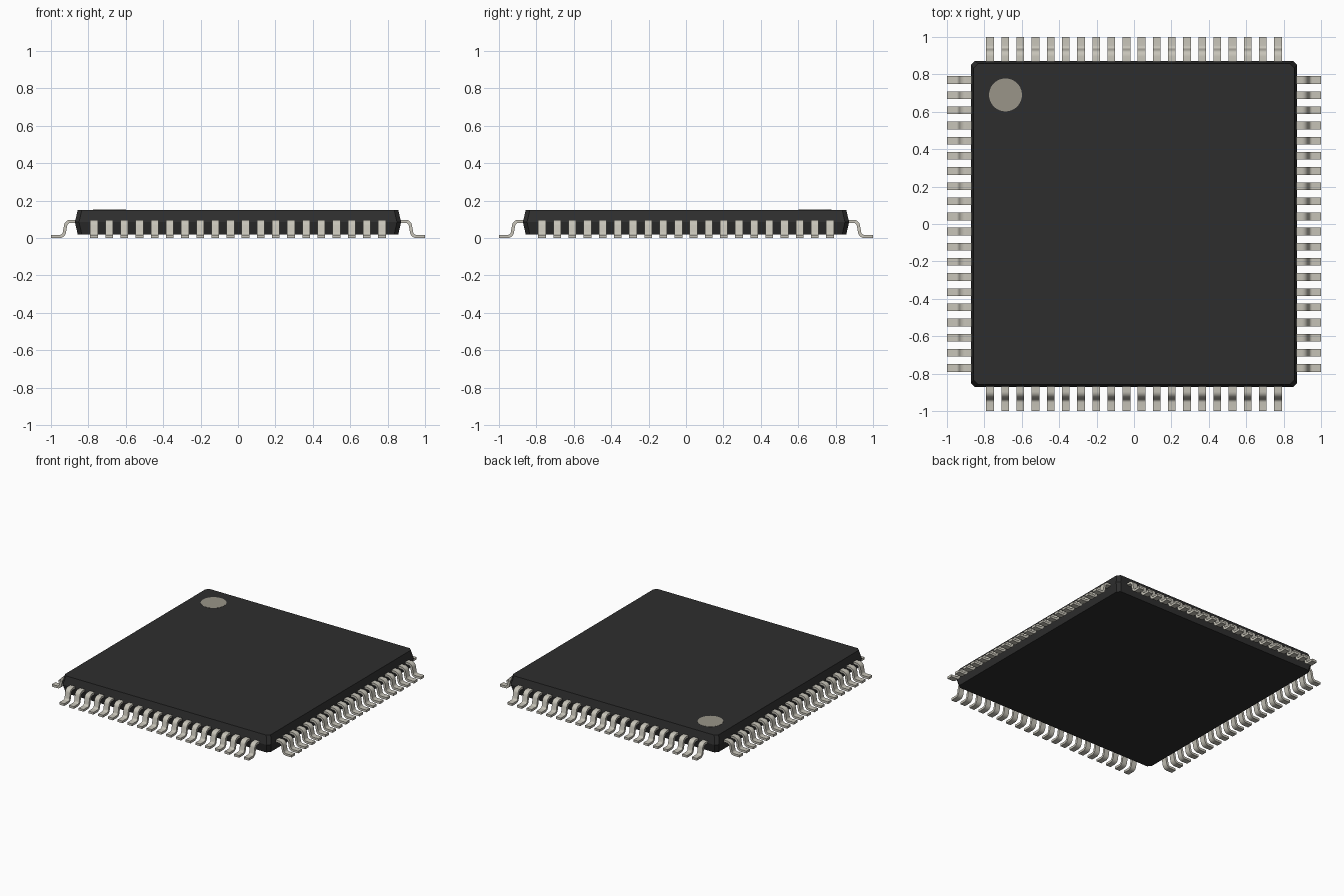
import bpy, bmesh, math
from mathutils import Matrix, Vector

cube = bpy.data.objects.get("Cube")
if cube:
    bpy.data.objects.remove(cube)


def material(name, rgb, rough):
    m = bpy.data.materials.new(name)
    m.use_nodes = True
    m.diffuse_color = (*rgb, 1)
    bsdf = m.node_tree.nodes["Principled BSDF"]
    bsdf.inputs["Base Color"].default_value = (*rgb, 1)
    bsdf.inputs["Roughness"].default_value = rough
    return m


BLACK = material("black plastic", (0.027, 0.027, 0.027), 0.6)
METAL = material("tinned metal", (0.57, 0.55, 0.48), 0.4)
MARK = material("grey marker", (0.32, 0.30, 0.25), 0.6)


def add_object(name, bm, mat):
    bmesh.ops.recalc_face_normals(bm, faces=bm.faces)
    me = bpy.data.meshes.new(name)
    bm.to_mesh(me)
    bm.free()
    me.materials.append(mat)
    ob = bpy.data.objects.new(name, me)
    bpy.context.collection.objects.link(ob)
    return ob


# Package body: square with clipped corners, widest at mid height
def ring(bm, half, z, cut=0.022):
    a, b = half, half - cut
    pts = [(a, -b), (a, b), (b, a), (-b, a), (-a, b), (-a, -b), (-b, -a), (b, -a)]
    return [bm.verts.new((x, y, z)) for x, y in pts]


bm = bmesh.new()
rings = [ring(bm, h, z) for h, z in ((0.857, 0.02), (0.872, 0.085), (0.857, 0.15))]
for low, high in zip(rings, rings[1:]):
    for i in range(8):
        j = (i + 1) % 8
        bm.faces.new((low[i], low[j], high[j], high[i]))
bm.faces.new(rings[0][::-1])
bm.faces.new(rings[-1])
add_object("package_body", bm, BLACK)

# Round marker for the first pin
bm = bmesh.new()
bmesh.ops.create_cone(bm, cap_ends=True, segments=48, radius1=0.088, radius2=0.088,
                      depth=0.002, matrix=Matrix.Translation((-0.687, 0.69, 0.1505)))
add_object("pin_one_marker", bm, MARK)

# Gull-wing pin: centre line with two rounded bends, thickened to a strip
PINS, SPAN, WIDTH, THICK = 20, 1.54, 0.041, 0.017
PITCH = SPAN / (PINS - 1)
TOP, FOOT, R, STEEP = 0.089, THICK / 2, 0.026, math.radians(80)


def centre_line():
    """Points (distance outward, height) paired with the slope angle."""
    out = [((0.84, TOP), 0.0)]
    x0 = 0.896
    steps = [STEEP * i / 6 for i in range(7)]
    for a in steps:
        out.append(((x0 + R * math.sin(a), TOP - R + R * math.cos(a)), -a))
    (x, z), _ = out[-1]
    drop = z - FOOT - R * (1 - math.cos(STEEP))
    x1 = x + drop / math.tan(STEEP) + R * math.sin(STEEP)
    for a in reversed(steps):
        out.append(((x1 - R * math.sin(a), FOOT + R - R * math.cos(a)), -a))
    out.append(((1.0, FOOT), 0.0))
    return out


def pin_mesh():
    bm = bmesh.new()
    rows = []
    for (d, z), a in centre_line():
        n = Vector((0, math.sin(a), math.cos(a))) * THICK / 2
        c = Vector((0, -d, z))
        side = Vector((WIDTH / 2, 0, 0))
        rows.append([bm.verts.new(p) for p in
                     (c + n - side, c + n + side, c - n + side, c - n - side)])
    for r, s in zip(rows, rows[1:]):
        for i in range(4):
            j = (i + 1) % 4
            bm.faces.new((r[i], r[j], s[j], s[i]))
    bm.faces.new(rows[0])
    bm.faces.new(rows[-1][::-1])
    bmesh.ops.translate(bm, verts=bm.verts, vec=(-SPAN / 2, 0, 0))
    return bm


# One row of pins along each side
for k, side in enumerate(("front", "left", "back", "right")):
    row = add_object(side + "_pins", pin_mesh(), METAL)
    arr = row.modifiers.new("repeat", 'ARRAY')
    arr.count = PINS
    arr.use_relative_offset = False
    arr.use_constant_offset = True
    arr.constant_offset_displace = (PITCH, 0, 0)
    row.rotation_euler.z = k * math.pi / 2
    bpy.ops.object.select_all(action='DESELECT')
    row.select_set(True)
    bpy.context.view_layer.objects.active = row
    bpy.ops.object.shade_smooth_by_angle(angle=math.radians(35))
